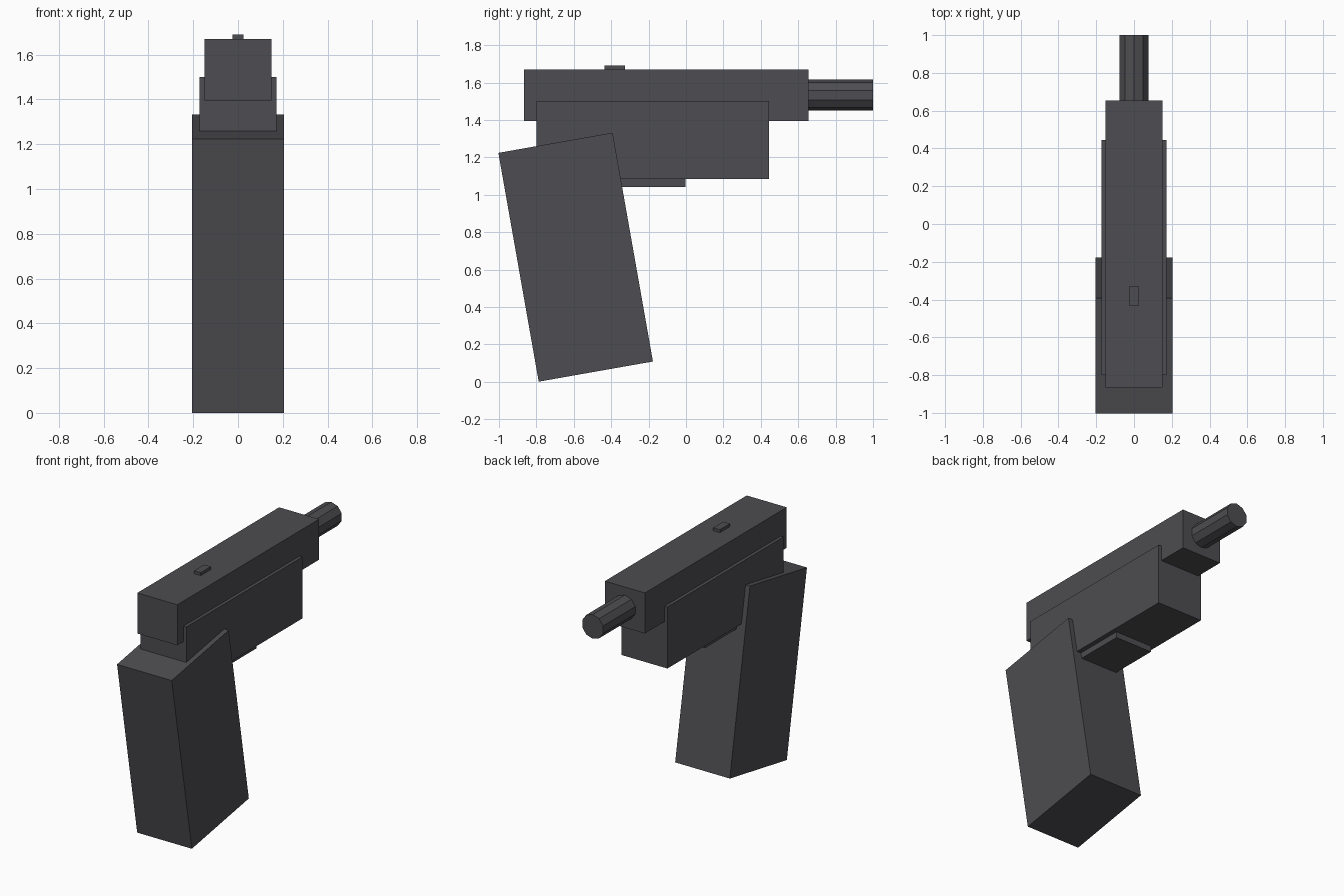
import bpy
from math import radians
from mathutils import Matrix, Vector

cube = bpy.data.objects.get("Cube")
if cube:
    bpy.data.objects.remove(cube, do_unlink=True)

GUNMETAL = (0.075, 0.073, 0.082, 1.0)
metal = bpy.data.materials.new("dark_gunmetal")
metal.use_nodes = True
metal.diffuse_color = GUNMETAL
metal.node_tree.nodes["Principled BSDF"].inputs["Base Color"].default_value = GUNMETAL


def finish(name):
    obj = bpy.context.object
    obj.name = obj.data.name = name
    obj.data.materials.append(metal)
    return obj


def block(name, width, y_range, z_range, tilt=0):
    """Box centred on x, spanning the y and z ranges, tilted about x."""
    (y0, y1), (z0, z1) = y_range, z_range
    bpy.ops.mesh.primitive_cube_add(size=1)
    obj = finish(name)
    size = Vector((width, y1 - y0, z1 - z0))
    place = Matrix.Translation((0, (y0 + y1) / 2, (z0 + z1) / 2))
    obj.data.transform(place @ Matrix.Rotation(radians(tilt), 4, 'X')
                       @ Matrix.Diagonal(size).to_4x4())
    return obj


# Upper body, lower body and leaning handle
block("slide", 0.30, (-0.865, 0.655), (1.395, 1.67))
block("frame", 0.344, (-0.80, 0.445), (1.083, 1.50))
block("grip", 0.41, (-0.90, -0.28), (0.045, 1.287), tilt=10)

# Small details
block("rear_sight", 0.05, (-0.435, -0.327), (1.66, 1.69))
block("trigger_plate", 0.28, (-0.40, -0.003), (1.042, 1.10))

# Ten-sided barrel with a vertex line along its top
bpy.ops.mesh.primitive_cylinder_add(vertices=10, radius=0.082, depth=0.40)
barrel = finish("barrel")
barrel.data.transform(Matrix.Translation((0, 0.80, 1.533))
                      @ Matrix.Rotation(radians(90), 4, 'X'))
